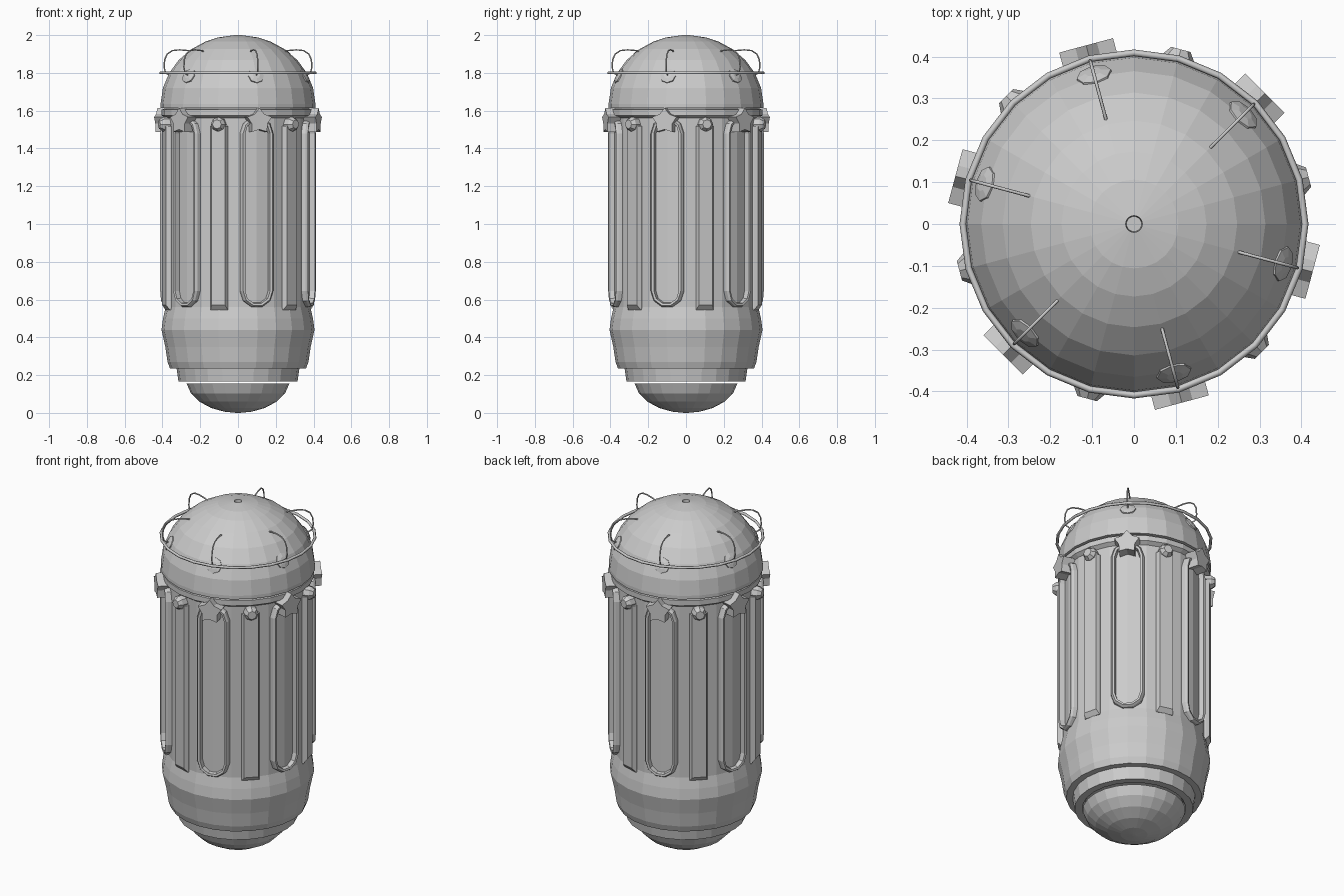
import bpy, bmesh, math
from mathutils import Vector

if "Cube" in bpy.data.objects:
    bpy.data.objects.remove(bpy.data.objects["Cube"], do_unlink=True)

grey = bpy.data.materials.new("light grey metal")
grey.use_nodes = True
COLOUR = (0.6, 0.6, 0.6, 1)
grey.diffuse_color = COLOUR
grey.node_tree.nodes["Principled BSDF"].inputs["Base Color"].default_value = COLOUR

SIDES = 24
PANEL_ANGLE = math.radians(-75)
RIB_ANGLE = math.radians(-105)


def link(name, data, angle=0):
    ob = bpy.data.objects.new(name, data)
    ob.rotation_euler.z = angle
    bpy.context.collection.objects.link(ob)
    return ob


def to_mesh(name, bm):
    bmesh.ops.recalc_face_normals(bm, faces=bm.faces)
    me = bpy.data.meshes.new(name)
    bm.to_mesh(me)
    bm.free()
    me.materials.append(grey)
    return me


def loft(name, rings, closed_loop=False):
    """Skin a list of equal-length point rings, capping or joining the ends."""
    bm = bmesh.new()
    loops = [[bm.verts.new(p) for p in ring] for ring in rings]
    pairs = list(zip(loops, loops[1:]))
    if closed_loop:
        pairs.append((loops[-1], loops[0]))
    else:
        bm.faces.new(loops[0])
        bm.faces.new(loops[-1])
    for a, b in pairs:
        for i in range(len(a)):
            j = (i + 1) % len(a)
            bm.faces.new((a[i], a[j], b[j], b[i]))
    return to_mesh(name, bm)


def lathe(name, profile):
    rings = [[(r * math.cos(t), r * math.sin(t), z)
              for t in (math.tau * i / SIDES for i in range(SIDES))]
             for r, z in profile]
    return link(name, loft(name, rings))


def six(name, mesh, start):
    for k in range(6):
        link(f"{name}_{k + 1}", mesh, start + k * math.tau / 6)


def outline(points, depth):
    """Put a (sideways, height) outline on a plane facing +x."""
    return [(depth, u, z) for u, z in points]


def polygon(radii, count, z):
    return [(radii[i % len(radii)] * math.sin(math.tau * i / count),
             z + radii[i % len(radii)] * math.cos(math.tau * i / count))
            for i in range(count)]


def rounded_slot(half, low, high):
    """Tall slot outline with rounded ends."""
    pts = []
    for centre, first in ((high - half, 0), (low + half, math.pi)):
        for i in range(6):
            t = first + math.pi * i / 5
            pts.append((half * math.cos(t), centre + half * math.sin(t)))
    return pts


# Top dome, with a small hole at the crown
dome = [(0.41, 1.615), (0.41, 1.635)]
for t in (14, 27, 40, 53, 65, 75):
    a = math.radians(t)
    dome.append((0.41 * math.cos(a), 1.63 + 0.37 * math.sin(a)))
dome += [(0.02, 2.0), (0.018, 1.97)]
lathe("top_dome", dome)

# Main body with neck band and stepped base collar
lathe("body", [
    (0.26, 0.19), (0.275, 0.165), (0.315, 0.165), (0.325, 0.235),
    (0.36, 0.235), (0.373, 0.27), (0.385, 0.35), (0.405, 0.44),
    (0.397, 0.5), (0.383, 0.56), (0.383, 1.56), (0.405, 1.575),
    (0.405, 1.605), (0.39, 1.61), (0.39, 1.63)])

# Rounded bottom cap
cap = []
for t in (8, 25, 42, 59, 75, 88):
    a = math.radians(t)
    cap.append((0.275 * math.cos(a), 0.18 - 0.18 * math.sin(a)))
lathe("bottom_cap", cap)

# Raised frames around the long recessed panels
frame = loft("panel_frame", [
    outline(rounded_slot(0.09, 0.555, 1.57), 0.365),
    outline(rounded_slot(0.088, 0.557, 1.568), 0.393),
    outline(rounded_slot(0.08, 0.565, 1.56), 0.405),
    outline(rounded_slot(0.068, 0.577, 1.548), 0.403),
    outline(rounded_slot(0.062, 0.583, 1.542), 0.365)], closed_loop=True)
six("panel_frame", frame, PANEL_ANGLE)


# Long ribs between the panels
def bar(half, low, high):
    return [(-half, low), (half, low), (half, high), (-half, high)]


rib = loft("rib", [outline(bar(0.047, 0.545, 1.52), 0.365),
                   outline(bar(0.047, 0.545, 1.52), 0.385),
                   outline(bar(0.038, 0.57, 1.52), 0.405)])
six("rib", rib, RIB_ANGLE)

# Star blocks over the panels
star = loft("star_block", [outline(polygon((0.07, 0.045), 10, 1.545), d)
                           for d in (0.36, 0.442)])
six("star_block", star, PANEL_ANGLE)

# Round studs over the ribs
stud = loft("stud", [outline(polygon((r,), 8, 1.528), d)
                     for r, d in ((0.038, 0.36), (0.038, 0.412), (0.024, 0.432))])
six("stud", stud, RIB_ANGLE)

# Mounting pads on the dome
normal = Vector((0.88, 0, 0.47)).normalized()
up = Vector((-normal.z, 0, normal.x))
side = Vector((0, 1, 0))
centre = Vector((0.366, 0, 1.783))
pad = loft("wire_pad", [
    [centre + normal * d + r * (math.cos(t) * side + math.sin(t) * up)
     for t in (math.tau * i / 8 for i in range(8))]
    for r, d in ((0.044, -0.02), (0.042, 0.006), (0.02, 0.012))])
six("wire_pad", pad, PANEL_ANGLE)


# Wire ring and the looped wires holding it
def wire(name, points, radius, cyclic=False):
    cu = bpy.data.curves.new(name, "CURVE")
    cu.dimensions = "3D"
    cu.bevel_depth = radius
    cu.bevel_resolution = 1
    cu.use_fill_caps = True
    sp = cu.splines.new("POLY")
    sp.points.add(len(points) - 1)
    for p, co in zip(sp.points, points):
        p.co = (*co, 1)
    sp.use_cyclic_u = cyclic
    cu.materials.append(grey)
    return cu


ring = [(0.409 * math.cos(t), 0.409 * math.sin(t), 1.8)
        for t in (math.tau * i / SIDES for i in range(SIDES))]
link("wire_ring", wire("wire_ring", ring, 0.008, True))

loop = [(0.24, 1.905), (0.27, 1.918), (0.32, 1.922), (0.36, 1.918),
        (0.388, 1.9), (0.402, 1.87), (0.405, 1.83), (0.397, 1.8), (0.36, 1.78)]
six("wire_loop", wire("wire_loop", [(x, 0, z) for x, z in loop], 0.004), PANEL_ANGLE)
